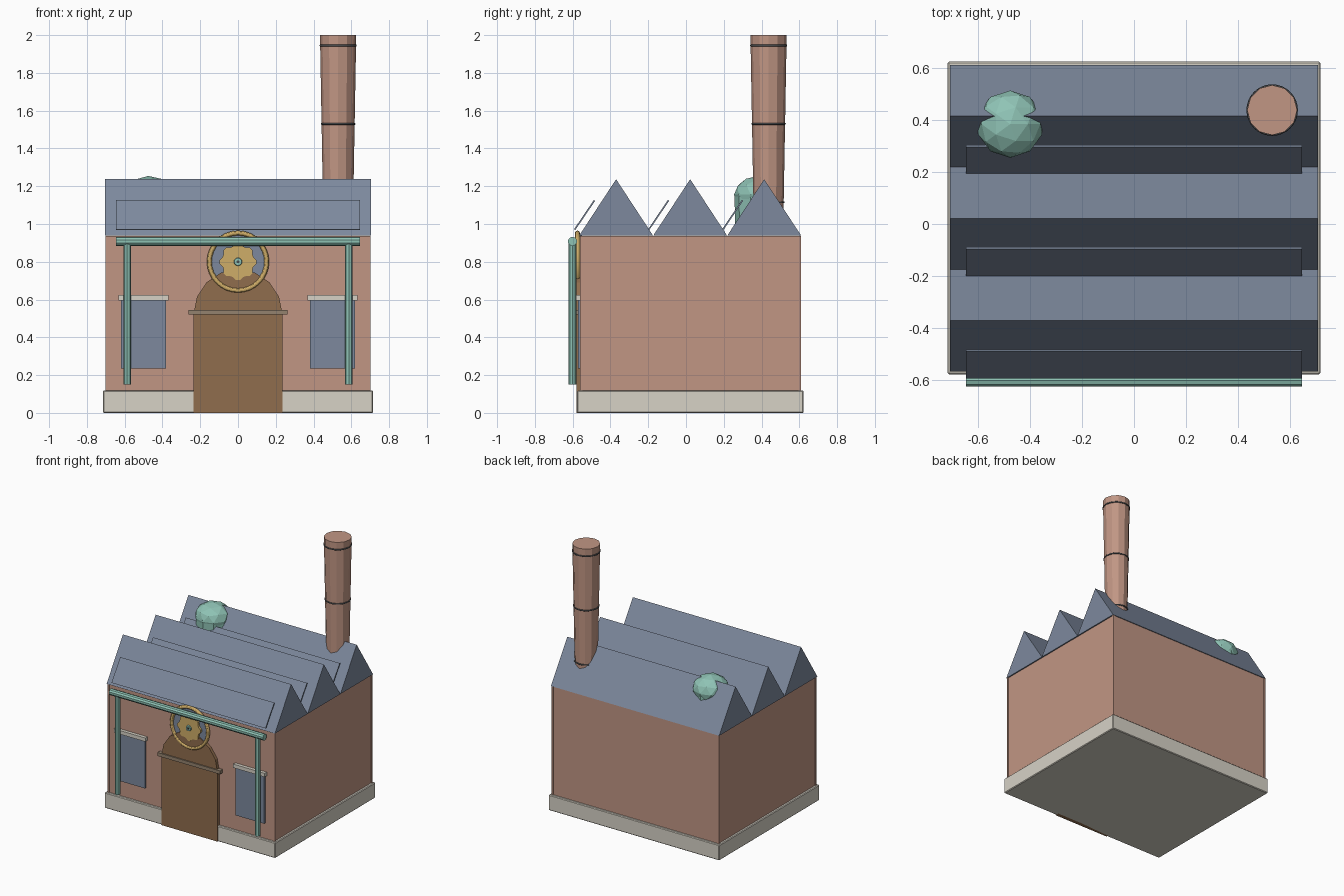
import bpy, bmesh, math
from mathutils import Matrix, Vector

cube = bpy.data.objects.get("Cube")
if cube:
    bpy.data.objects.remove(cube, do_unlink=True)


def material(name, r, g, b):
    linear = [((c / 255 + 0.055) / 1.055) ** 2.4 for c in (r, g, b)] + [1]
    m = bpy.data.materials.new(name)
    m.use_nodes = True
    m.diffuse_color = linear
    m.node_tree.nodes["Principled BSDF"].inputs["Base Color"].default_value = linear
    return m


BRICK = material("brick", 193, 150, 132)
SLATE = material("slate blue", 125, 137, 157)
STONE = material("pale stone", 215, 210, 198)
WOOD = material("brown wood", 144, 109, 77)
BRASS = material("brass", 207, 173, 104)
COPPER = material("green copper", 143, 195, 181)
IRON = material("dark iron", 76, 78, 80)
BEAM = material("weathered beam", 148, 130, 110)


def finish(name, bm, mat):
    bmesh.ops.recalc_face_normals(bm, faces=bm.faces)
    mesh = bpy.data.meshes.new(name)
    bm.to_mesh(mesh)
    bm.free()
    mesh.materials.append(mat)
    ob = bpy.data.objects.new(name, mesh)
    bpy.context.collection.objects.link(ob)
    return ob


def box(name, x, y, z, mat):
    """Box from three (low, high) ranges."""
    bm = bmesh.new()
    bmesh.ops.create_cube(bm, size=1)
    for v in bm.verts:
        v.co = [(a + b) / 2 + (b - a) * c for (a, b), c in zip((x, y, z), v.co)]
    return finish(name, bm, mat)


def extrude(name, points, offset, mat):
    """Closed prism: a flat outline pushed along an offset."""
    bm = bmesh.new()
    face = bm.faces.new([bm.verts.new(p) for p in points])
    new = bmesh.ops.extrude_face_region(bm, geom=[face])["geom"]
    bmesh.ops.translate(bm, vec=offset, verts=[v for v in new if isinstance(v, bmesh.types.BMVert)])
    return finish(name, bm, mat)


def tube(name, start, end, r1, r2, sides, mat):
    """Straight cylinder or taper between two points."""
    start, end = Vector(start), Vector(end)
    axis = end - start
    turn = axis.to_track_quat("Z", "Y").to_matrix().to_4x4()
    bm = bmesh.new()
    bmesh.ops.create_cone(bm, cap_ends=True, segments=sides, radius1=r1, radius2=r2,
                          depth=axis.length,
                          matrix=Matrix.Translation((start + end) / 2) @ turn)
    return finish(name, bm, mat)


def ring(name, centre, major, minor, mat, upright=False):
    bpy.ops.mesh.primitive_torus_add(major_radius=major, minor_radius=minor, major_segments=32,
                                     minor_segments=12, location=centre,
                                     rotation=(math.pi / 2 if upright else 0, 0, 0))
    ob = bpy.context.object
    ob.name = name
    ob.data.materials.append(mat)
    bpy.ops.object.shade_smooth_by_angle()


# Plinth, walls and corner posts
plinth = box("plinth", (-0.715, 0.715), (-0.577, 0.623), (0, 0.118), STONE)
bevel = plinth.modifiers.new("soft_edges", "BEVEL")
bevel.width = 0.005
bevel.segments = 1
box("walls", (-0.697, 0.697), (-0.558, 0.605), (0.1, 0.937), BRICK)
for i, x in enumerate((-0.695, 0.695)):
    for j, y in enumerate((-0.555, 0.602)):
        box(f"corner_post_{i}{j}", (x - 0.007, x + 0.007), (y - 0.007, y + 0.007), (0.1, 0.937), BRICK)

# Saw-tooth roof with a raised panel over each front slope
for i, peak in enumerate((-0.37, 0.022, 0.414)):
    extrude(f"roof_ridge_{i}",
            [(-0.705, peak - 0.196, 0.938), (-0.705, peak + 0.196, 0.938), (-0.705, peak, 1.237)],
            (1.41, 0, 0), SLATE)
    low, high = (peak - 0.223, 0.972), (peak - 0.118, 1.127)
    extrude(f"skylight_panel_{i}",
            [(-0.645, *low), (-0.645, low[0] + 0.007, low[1] - 0.004),
             (-0.645, high[0] + 0.007, high[1] - 0.004), (-0.645, *high)],
            (1.29, 0, 0), SLATE)

# Chimney and its iron bands
tube("chimney", (0.53, 0.437, 0.94), (0.53, 0.437, 2), 0.077, 0.096, 12, BRICK)
for i, z in enumerate((1.115, 1.53, 1.945)):
    ring(f"chimney_band_{i}", (0.53, 0.437, z), 0.079 + 0.0175 * (z - 1.1), 0.005, IRON)

# Domed roof tank
tube("tank_body", (-0.475, 0.38, 0.95), (-0.475, 0.38, 1.165), 0.118, 0.124, 10, COPPER)
bm = bmesh.new()
bmesh.ops.create_icosphere(bm, subdivisions=2, radius=0.129,
                           matrix=Matrix.Translation((-0.475, 0.383, 1.155)) @ Matrix.Diagonal((1, 1, 0.77, 1)))
finish("tank_dome", bm, COPPER)

# Gutter and downpipes
tube("gutter", (-0.645, -0.601, 0.908), (0.645, -0.601, 0.908), 0.024, 0.024, 10, COPPER)
for side, x in (("right", -0.587), ("left", 0.587)):
    tube(f"{side}_downpipe", (x, -0.601, 0.15), (x, -0.601, 0.9), 0.02, 0.02, 8, COPPER)

# Windows with stone lintels
for side, s in (("right", -1), ("left", 1)):
    cx = s * 0.5
    box(f"{side}_window", (cx - 0.12, cx + 0.12), (-0.572, -0.55), (0.235, 0.6), SLATE)
    box(f"{side}_window_lintel", (cx - 0.132, cx + 0.132), (-0.583, -0.55), (0.596, 0.624), STONE)

# Arched door and cross beam
arch = [(0.235 * math.cos(a), 0.525 + 0.235 * math.sin(a))
        for a in (math.pi * k / 8 for k in range(9))]
outline = [(0.235, 0)] + arch + [(-0.235, 0)]
extrude("door", [(x, -0.581, z) for x, z in outline], (0, 0.03, 0), WOOD)
box("door_beam", (-0.262, 0.262), (-0.59, -0.55), (0.52, 0.546), BEAM)

# Gear emblem above the door
tube("gear_backing", (0, -0.55, 0.8), (0, -0.572, 0.8), 0.145, 0.145, 24, SLATE)
ring("gear_rim", (0, -0.575, 0.8), 0.152, 0.013, BRASS, upright=True)
teeth = []
for k in range(32):
    r = 0.098 if k % 4 < 2 else 0.086
    a = 2 * math.pi * (k - 0.5) / 32
    teeth.append((r * math.cos(a), -0.588, 0.8 + r * math.sin(a)))
extrude("gear", teeth, (0, 0.03, 0), BRASS)
tube("gear_hub", (0, -0.57, 0.8), (0, -0.598, 0.8), 0.026, 0.02, 10, COPPER)
tube("gear_axle", (0, -0.59, 0.8), (0, -0.602, 0.8), 0.008, 0.008, 8, IRON)
